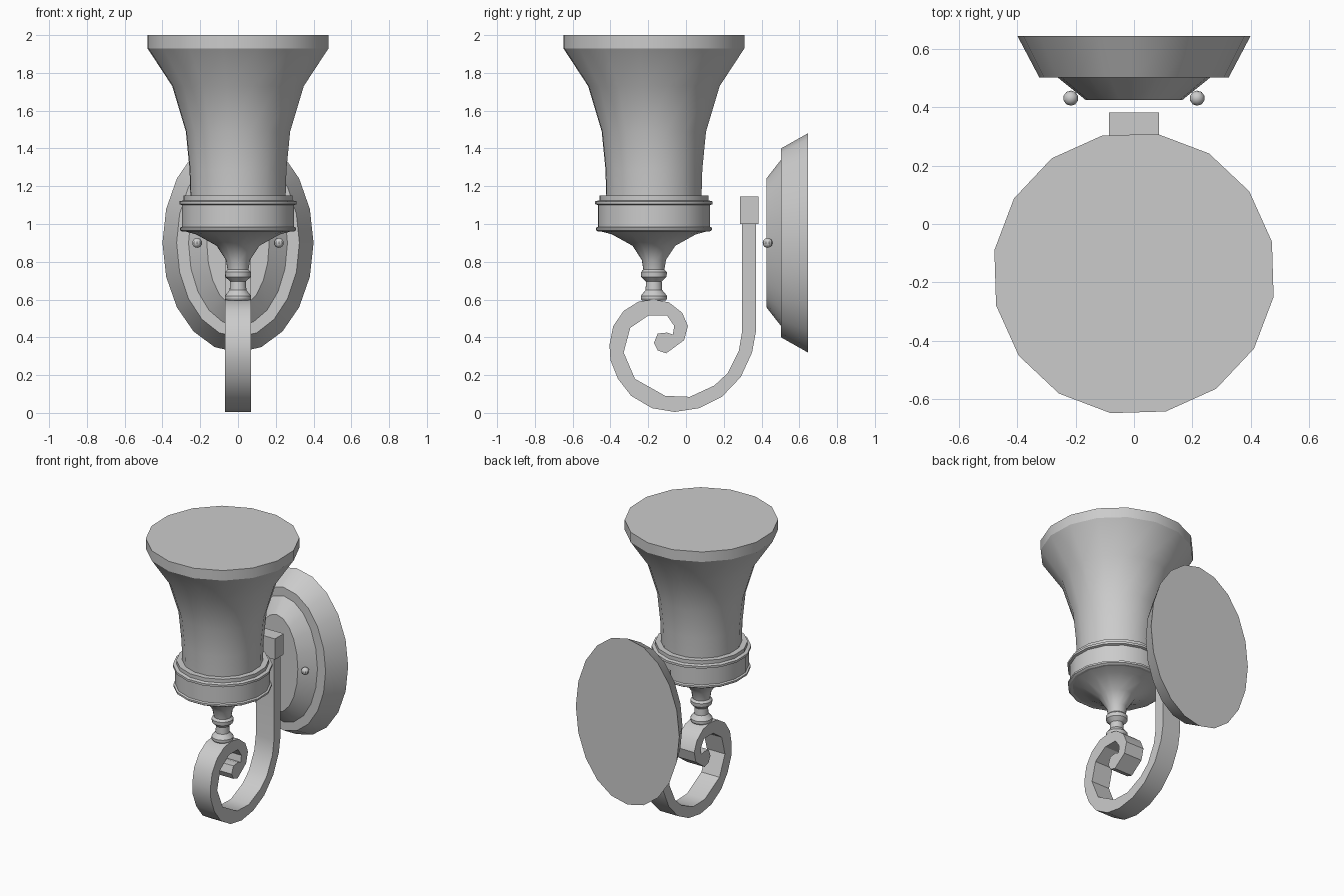
import bpy, bmesh
from math import sin, cos, pi, radians

cube = bpy.data.objects.get("Cube")
if cube:
    bpy.data.objects.remove(cube, do_unlink=True)

grey = bpy.data.materials.new("plain grey")
grey.use_nodes = True
COLOUR = (0.6, 0.6, 0.6, 1)
grey.diffuse_color = COLOUR
grey.node_tree.nodes["Principled BSDF"].inputs["Base Color"].default_value = COLOUR


def finish(name, bm):
    bmesh.ops.recalc_face_normals(bm, faces=bm.faces)
    mesh = bpy.data.meshes.new(name)
    bm.to_mesh(mesh)
    bm.free()
    mesh.materials.append(grey)
    obj = bpy.data.objects.new(name, mesh)
    bpy.context.collection.objects.link(obj)
    bpy.ops.object.select_all(action='DESELECT')
    obj.select_set(True)
    bpy.context.view_layer.objects.active = obj
    bpy.ops.object.shade_smooth_by_angle(angle=radians(30))
    return obj


def loft(name, sides, rings, point):
    """Skin a closed stack of rings; point(ring, angle) gives each corner."""
    bm = bmesh.new()
    loops = [[bm.verts.new(point(r, 2 * pi * i / sides)) for i in range(sides)]
             for r in rings]
    for a, b in zip(loops, loops[1:]):
        for i in range(sides):
            j = (i + 1) % sides
            bm.faces.new((a[i], a[j], b[j], b[i]))
    bm.faces.new(loops[0])
    bm.faces.new(loops[-1])
    return finish(name, bm)


AXIS_Y = -0.17


def lathe(name, profile, sides=16):
    turn = radians(13)
    return loft(name, sides, profile, lambda r, a: (
        r[0] * cos(a + turn), AXIS_Y + r[0] * sin(a + turn), r[1]))


# Flared shade
lathe("shade", [(0.255, 1.12), (0.26, 1.29), (0.28, 1.49), (0.353, 1.73),
                (0.486, 1.93), (0.486, 2.0)])

# Collar holding the shade
lathe("collar", [(0.3, 0.96), (0.312, 0.968), (0.312, 0.98), (0.3, 0.985),
                 (0.3, 1.1), (0.315, 1.105), (0.315, 1.12), (0.293, 1.125),
                 (0.293, 1.15)])

# Flared cup and turned stem below it
lathe("cup", [(0.055, 0.75), (0.065, 0.81), (0.115, 0.885), (0.225, 0.945),
              (0.3, 0.965)])
lathe("stem", [(0.064, 0.595), (0.07, 0.605), (0.07, 0.62), (0.045, 0.65),
               (0.042, 0.695), (0.068, 0.72), (0.07, 0.745), (0.05, 0.765)])

# Scrolled flat arm, outlined from the side and extruded across
outer = [(0.37, 1.0), (0.37, 0.43), (0.35, 0.32), (0.29, 0.19), (0.19, 0.085),
         (0.07, 0.025), (-0.06, 0.005), (-0.18, 0.025), (-0.29, 0.09),
         (-0.36, 0.18), (-0.4, 0.28), (-0.405, 0.36), (-0.385, 0.46),
         (-0.33, 0.54), (-0.25, 0.59), (-0.17, 0.6), (-0.09, 0.585),
         (-0.02, 0.53), (0.01, 0.46), (-0.01, 0.385), (-0.105, 0.315),
         (-0.15, 0.33)]
inner = [(-0.17, 0.37), (-0.15, 0.42), (-0.1, 0.425), (-0.07, 0.415),
         (-0.062, 0.46), (-0.1, 0.515), (-0.2, 0.515), (-0.295, 0.45),
         (-0.33, 0.32), (-0.27, 0.18), (-0.11, 0.09), (0.02, 0.085),
         (0.15, 0.145), (0.22, 0.21), (0.28, 0.33), (0.297, 0.43), (0.297, 1.0)]
bm = bmesh.new()
side = bm.faces.new([bm.verts.new((-0.07, y, z)) for y, z in outer + inner])
swept = bmesh.ops.extrude_face_region(bm, geom=[side])
bmesh.ops.translate(bm, vec=(0.14, 0, 0), verts=[
    v for v in swept["geom"] if isinstance(v, bmesh.types.BMVert)])
finish("scroll_arm", bm)

# Block capping the arm
bm = bmesh.new()
bmesh.ops.create_cube(bm, size=1)
bmesh.ops.scale(bm, vec=(0.17, 0.097, 0.145), verts=bm.verts)
bmesh.ops.translate(bm, vec=(0, 0.335, 1.072), verts=bm.verts)
finish("arm_block", bm)

# Stepped oval wall plate: (half width, half height, y)
loft("wall_plate", 20,
     [(0.4, 0.58, 0.645), (0.325, 0.5, 0.503), (0.262, 0.44, 0.503),
      (0.165, 0.34, 0.425)],
     lambda r, a: (r[0] * cos(a), r[2], 0.9 + r[1] * sin(a)))

# Round screw heads either side of the plate
for name, x in (("left_screw", 0.217), ("right_screw", -0.217)):
    bm = bmesh.new()
    bmesh.ops.create_uvsphere(bm, u_segments=10, v_segments=8, radius=0.026)
    bmesh.ops.translate(bm, vec=(x, 0.432, 0.9), verts=bm.verts)
    finish(name, bm)
